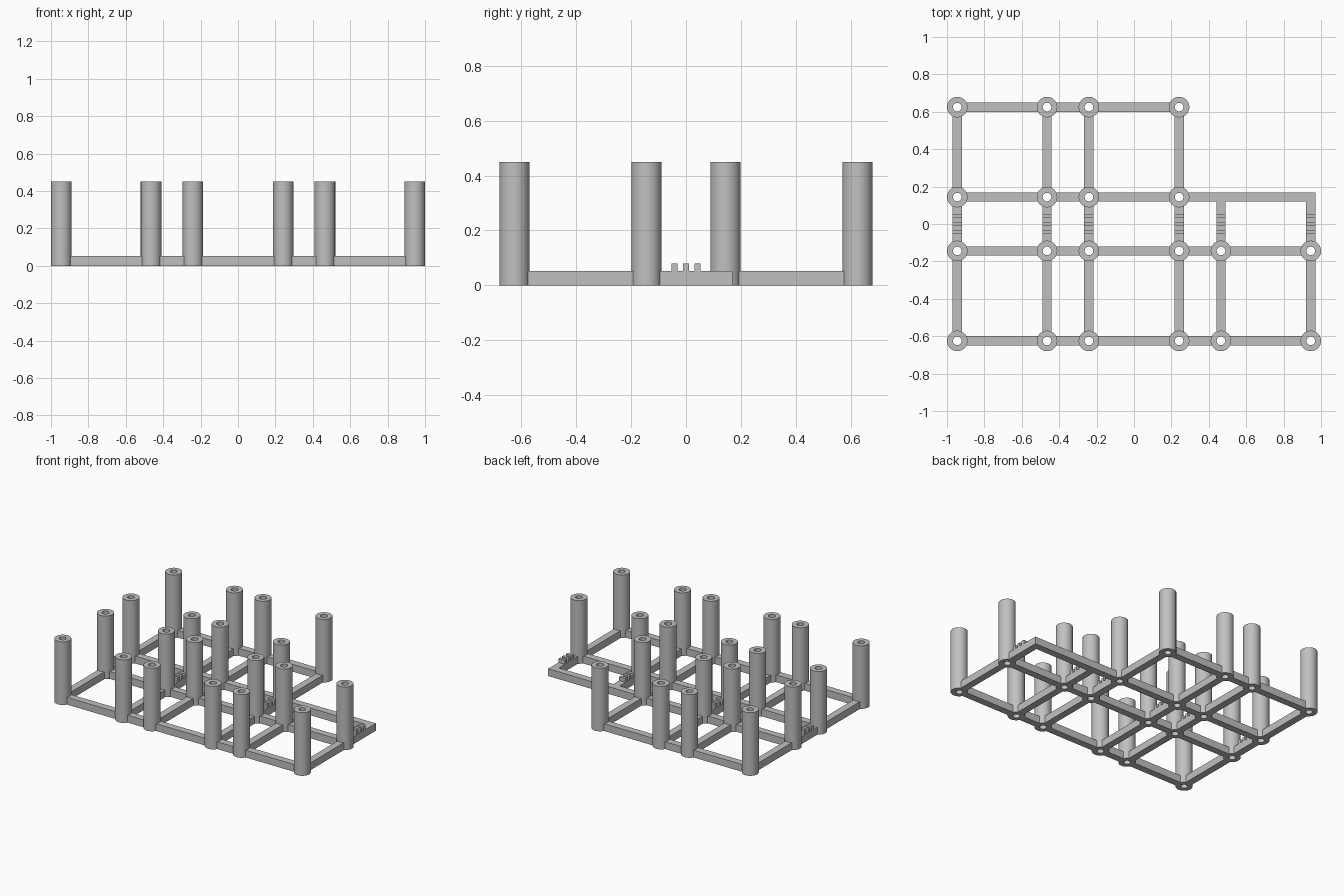
import bpy, bmesh, math

if "Cube" in bpy.data.objects:
    bpy.data.objects.remove(bpy.data.objects["Cube"], do_unlink=True)

# Layout of the post grid
XS = [-0.945, -0.465, -0.241, 0.241, 0.465, 0.945]
YS = [-0.625, -0.144, 0.144, 0.625]
POST_R, HOLE_R, POST_H = 0.055, 0.023, 0.45
HALF, BEAM_H = 0.025, 0.052
INSET = 0.042          # beams stop inside the post wall, clear of the hole
SIDES = 48

grey = bpy.data.materials.new("plain grey")
grey.use_nodes = True
colour = (0.53, 0.53, 0.53, 1)
grey.diffuse_color = colour
grey.node_tree.nodes["Principled BSDF"].inputs["Base Color"].default_value = colour


def add_object(name, bm):
    mesh = bpy.data.meshes.new(name)
    bm.to_mesh(mesh)
    bm.free()
    mesh.materials.append(grey)
    obj = bpy.data.objects.new(name, mesh)
    bpy.context.collection.objects.link(obj)
    return obj


def box(name, x0, x1, y0, y1, z0, z1):
    bm = bmesh.new()
    bmesh.ops.create_cube(bm, size=1)
    for v in bm.verts:
        v.co.x = x1 if v.co.x > 0 else x0
        v.co.y = y1 if v.co.y > 0 else y0
        v.co.z = z1 if v.co.z > 0 else z0
    return add_object(name, bm)


def tube(name, x, y):
    # Rectangular wall section swept round the post axis
    bm = bmesh.new()
    section = [(HOLE_R, 0), (POST_R, 0), (POST_R, POST_H), (HOLE_R, POST_H)]
    rings = []
    for i in range(SIDES):
        a = math.tau * i / SIDES
        rings.append([bm.verts.new((r * math.cos(a), r * math.sin(a), z))
                      for r, z in section])
    for i, ring in enumerate(rings):
        after = rings[(i + 1) % SIDES]
        for j in range(4):
            k = (j + 1) % 4
            bm.faces.new((ring[j], after[j], after[k], ring[k]))
    bmesh.ops.recalc_face_normals(bm, faces=bm.faces)
    obj = add_object(name, bm)
    obj.location = (x, y, 0)
    bpy.ops.object.select_all(action='DESELECT')
    obj.select_set(True)
    bpy.context.view_layer.objects.active = obj
    bpy.ops.object.shade_smooth_by_angle(angle=math.radians(30))


def has_post(i, j):
    return j < 2 or i < 4


# Hollow posts
for j, y in enumerate(YS):
    for i, x in enumerate(XS):
        if has_post(i, j):
            tube(f"post_{j}_{i}", x, y)

# Cross beams between neighbouring posts
for j, y in enumerate(YS):
    for i in range(5):
        if has_post(i + 1, j):
            box(f"cross_beam_{j}_{i}", XS[i] + INSET, XS[i + 1] - INSET,
                y - HALF, y + HALF, 0, BEAM_H)

# Open-ended arm without posts
box("corner_arm", XS[3] + INSET, XS[5] + HALF, YS[2] - HALF, YS[2] + HALF, 0, BEAM_H)

# Lengthwise beams
for i, x in enumerate(XS):
    for j in range(3):
        if has_post(i, j):
            end = YS[j + 1] - (INSET if has_post(i, j + 1) else HALF)
            box(f"long_beam_{i}_{j}", x - HALF, x + HALF,
                YS[j] + INSET, end, 0, BEAM_H)

# Three grip teeth on each middle beam
for i, x in enumerate(XS):
    for k in (-1, 0, 1):
        y = 0.042 * k
        box(f"tooth_{i}_{k + 1}", x - HALF, x + HALF,
            y - 0.0105, y + 0.0105, BEAM_H - 0.005, 0.08)
